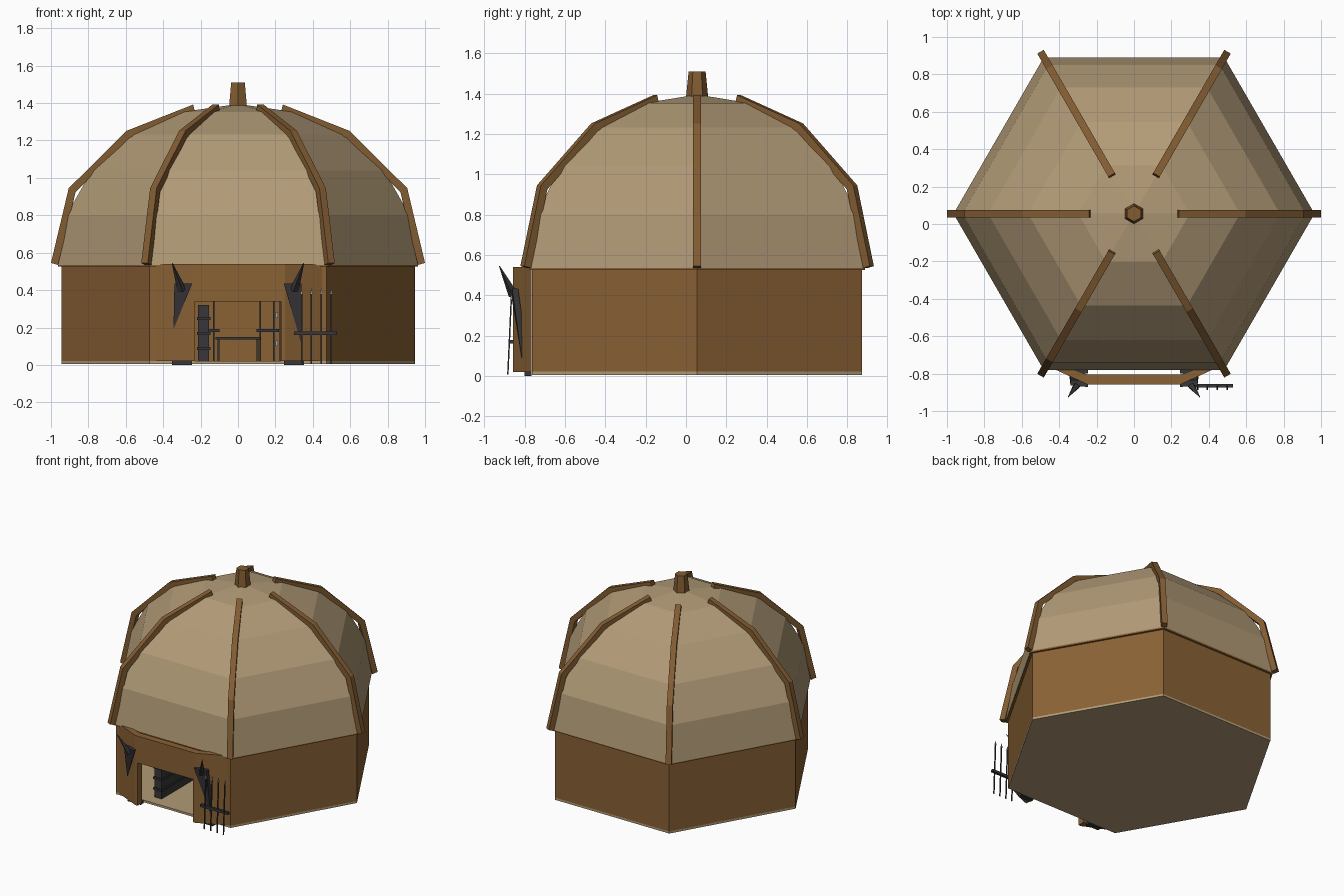
import bpy, bmesh, math
from mathutils import Vector

if "Cube" in bpy.data.objects:
    bpy.data.objects.remove(bpy.data.objects["Cube"])

CY = 0.055  # centre of the hexagonal hut


def material(name, rgb):
    m = bpy.data.materials.new(name)
    m.diffuse_color = (*rgb, 1)
    m.use_nodes = True
    m.node_tree.nodes["Principled BSDF"].inputs["Base Color"].default_value = m.diffuse_color
    return m


HIDE = material("tan hide", (0.445, 0.328, 0.185))
WOOD = material("brown wood", (0.252, 0.120, 0.035))
BEAM = material("beam wood", (0.225, 0.108, 0.032))
IRON = material("dark iron", (0.040, 0.037, 0.040))
STEEL = material("pale steel", (0.40, 0.39, 0.37))


def build(name, verts, faces, mat):
    bm = bmesh.new()
    vs = [bm.verts.new(v) for v in verts]
    for f in faces:
        bm.faces.new([vs[i] for i in f])
    bmesh.ops.recalc_face_normals(bm, faces=bm.faces)
    mesh = bpy.data.meshes.new(name)
    bm.to_mesh(mesh)
    bm.free()
    mesh.materials.append(mat)
    ob = bpy.data.objects.new(name, mesh)
    bpy.context.collection.objects.link(ob)
    return ob


def loft(name, rings, mat, caps=True):
    """Join equal-sized point rings into a skin."""
    n = len(rings[0])
    verts = [p for r in rings for p in r]
    faces = [(k * n + i, k * n + (i + 1) % n, (k + 1) * n + (i + 1) % n, (k + 1) * n + i)
             for k in range(len(rings) - 1) for i in range(n)]
    if caps:
        faces += [tuple(range(n)), tuple(range(len(verts) - n, len(verts)))]
    return build(name, verts, faces, mat)


def prism(name, outline, z0, z1, mat):
    return loft(name, [[(x, y, z) for x, y in outline] for z in (z0, z1)], mat)


def box(name, x, y, z, mat):
    return prism(name, [(x[0], y[0]), (x[1], y[0]), (x[1], y[1]), (x[0], y[1])], z[0], z[1], mat)


def hexagon(r, z, turn=0.0):
    return [(r * math.cos(math.radians(60 * i + turn)),
             CY + r * math.sin(math.radians(60 * i + turn)), z) for i in range(6)]


def rod(name, a, b, r0, r1, mat, sides=4):
    """Tapered bar between two points."""
    a, b = Vector(a), Vector(b)
    q = (b - a).to_track_quat('Z', 'Y')
    ring = [Vector((math.cos(t), math.sin(t), 0)) for t in
            (math.tau * (i + 0.5) / sides for i in range(sides))]
    return loft(name, [[p + q @ (v * r) for v in ring] for p, r in ((a, r0), (b, r1))], mat)


# Floor slab
loft("floor", [hexagon(0.945, 0.006), hexagon(0.945, 0.022)], HIDE)

# Walls: five full sides plus two stubs beside the entrance
corners = [(x, y) for x, y, z in hexagon(0.945, 0)]
path = [(-0.36, corners[4][1])] + [corners[i] for i in (4, 3, 2, 1, 0, 5)] + [(0.36, corners[4][1])]
n = len(path)
walls = build("walls", [(x, y, z) for z in (0.02, 0.535) for x, y in path],
              [(i, i + 1, n + i + 1, n + i) for i in range(n - 1)], WOOD)
inner = [(x * 0.97, CY + (y - CY) * 0.97) for x, y in path]
build("inner_walls", [(x, y, z) for z in (0.02, 0.535) for x, y in inner],
      [(i, i + 1, n + i + 1, n + i) for i in range(n - 1)], WOOD)

# Eave ring under the roof
loft("eave", [hexagon(r, z) for r, z in
              ((0.90, 0.525), (0.962, 0.525), (0.962, 0.545), (0.90, 0.545), (0.90, 0.525))],
     WOOD, caps=False)

# Domed hide roof
loft("roof", [hexagon(0.965 * math.cos(math.radians(a)),
                      0.535 + 0.86 * math.sin(math.radians(a)))
              for a in (0, 18, 36, 54, 72, 89.9)], HIDE, caps=False)

# Six bent roof beams
outer = [(1.0, 0.545), (0.905, 0.945), (0.595, 1.252), (0.24, 1.392)]
under = [(0.962, 0.535), (0.868, 0.925), (0.58, 1.215), (0.23, 1.355)]
for k in range(6):
    c, s = math.cos(math.radians(60 * k)), math.sin(math.radians(60 * k))
    rings = []
    for (ro, zo), (ri, zi) in zip(outer, under):
        rings.append([(r * c - w * s, CY + r * s + w * c, z) for r, z, w in
                      ((ro, zo, -0.02), (ro, zo, 0.02), (ri, zi, 0.02), (ri, zi, -0.02))])
    loft("roof_beam", rings, BEAM)

# Smoke stack on the apex
loft("roof_stack", [hexagon(0.056, 1.37, 30), hexagon(0.042, 1.51, 30)], BEAM)

# Entrance porch: two angled cheeks and a lintel
cheek = [(0.45, -0.765), (0.25, -0.857), (0.23, -0.857), (0.23, -0.805), (0.25, -0.805), (0.36, -0.765)]
for s in (-1, 1):
    prism("porch_cheek", [(s * x, y) for x, y in cheek], 0.02, 0.54, WOOD)
box("porch_lintel", (-0.23, 0.23), (-0.857, -0.805), (0.34, 0.54), WOOD)

# Pointed iron shields with a spike, one on each cheek
for s in (-1, 1):
    low = 0.19 if s < 0 else 0.09
    front = [(0.245, -0.872, 0.435), (0.34, -0.862, 0.435), (0.345, -0.815, low)]
    loft("shield", [[(s * x, y + d, z) for x, y, z in front] for d in (0, 0.03)], IRON)
    rod("shield_spike", (s * 0.30, -0.855, 0.40), (s * 0.352, -0.925, 0.545), 0.025, 0.002, IRON)
    xs = sorted((s * 0.245, s * 0.352))
    box("shield_foot", xs, (-0.80, -0.765), (0.0, 0.02), IRON)

# Spear rack
box("rack_bar", (0.30, 0.53), (-0.875, -0.855), (0.16, 0.178), IRON)
for x in (0.34, 0.392, 0.445, 0.498):
    rod("spear_shaft", (x, -0.883, 0.008), (x, -0.866, 0.38), 0.005, 0.005, IRON)
    rod("spear_tip", (x, -0.866, 0.38), (x, -0.865, 0.41), 0.008, 0.001, STEEL)

# Long shelf along the left inside the door
box("shelf", (-0.215, -0.155), (-0.68, 0.10), (0.022, 0.32), IRON)
for z in (0.08, 0.16, 0.24):
    box("shelf_ledge", (-0.22, -0.148), (-0.69, 0.10), (z, z + 0.015), IRON)

# Table, benches and thin posts inside
box("table_top", (-0.12, 0.12), (0.15, 0.40), (0.135, 0.15), IRON)
for x in (-0.11, 0.10):
    for y in (0.16, 0.38):
        box("table_leg", (x, x + 0.01), (y, y + 0.01), (0.022, 0.135), IRON)
for x0, x1 in ((-0.16, -0.10), (0.10, 0.22)):
    box("side_board", (x0, x1), (0.45, 0.60), (0.175, 0.192), IRON)
for x in (-0.13, 0.12, 0.19, 0.225):
    box("post", (x - 0.004, x + 0.004), (0.50, 0.508), (0.022, 0.34), IRON)
for z in (0.10, 0.25):
    box("hanging_tool", (0.20, 0.215), (0.44, 0.45), (z, z + 0.03), STEEL)
